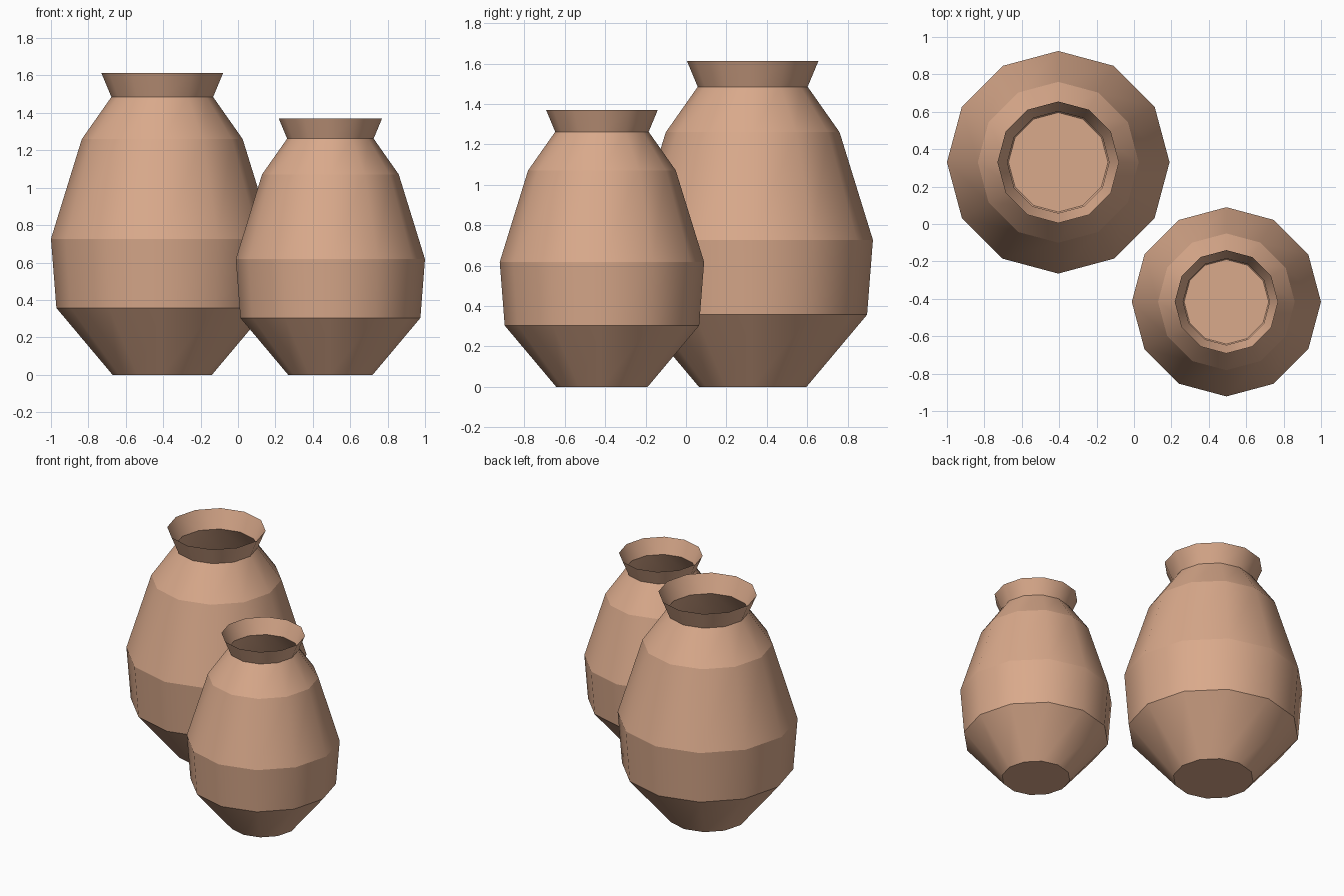
import bpy, bmesh, math

cube = bpy.data.objects.get("Cube")
if cube:
    bpy.data.objects.remove(cube, do_unlink=True)

# Fired clay, the only colour
clay = bpy.data.materials.new("terracotta clay")
clay.use_nodes = True
CLAY = (0.70, 0.40, 0.26, 1)
clay.diffuse_color = CLAY
clay.node_tree.nodes["Principled BSDF"].inputs["Base Color"].default_value = CLAY

# Pot outline as (radius, height), from the foot to the flared lip
PROFILE = [(0.266, 0), (0.566, 0.357), (0.595, 0.727),
           (0.43, 1.26), (0.272, 1.485), (0.325, 1.612)]
SIDES = 12


def make_pot(name, x, y, scale):
    bm = bmesh.new()
    rings = [[bm.verts.new((r * math.cos(a), r * math.sin(a), z))
              for a in (math.tau * i / SIDES for i in range(SIDES))]
             for r, z in PROFILE]
    # Closed foot, open mouth
    bm.faces.new(reversed(rings[0]))
    for low, high in zip(rings, rings[1:]):
        for i in range(SIDES):
            j = (i + 1) % SIDES
            bm.faces.new((low[i], low[j], high[j], high[i]))
    # Round the sides smoothly, keep the rings crisp
    for face in bm.faces:
        face.smooth = True
    for edge in bm.edges:
        a, b = edge.verts
        edge.smooth = abs(a.co.z - b.co.z) > 0.01
    bmesh.ops.scale(bm, vec=(scale,) * 3, verts=bm.verts)
    mesh = bpy.data.meshes.new(name)
    bm.to_mesh(mesh)
    bm.free()
    mesh.materials.append(clay)
    pot = bpy.data.objects.new(name, mesh)
    pot.location = (x, y, 0)
    bpy.context.collection.objects.link(pot)


make_pot("large_pot", -0.405, 0.33, 1)
make_pot("small_pot", 0.494, -0.416, 0.85)
